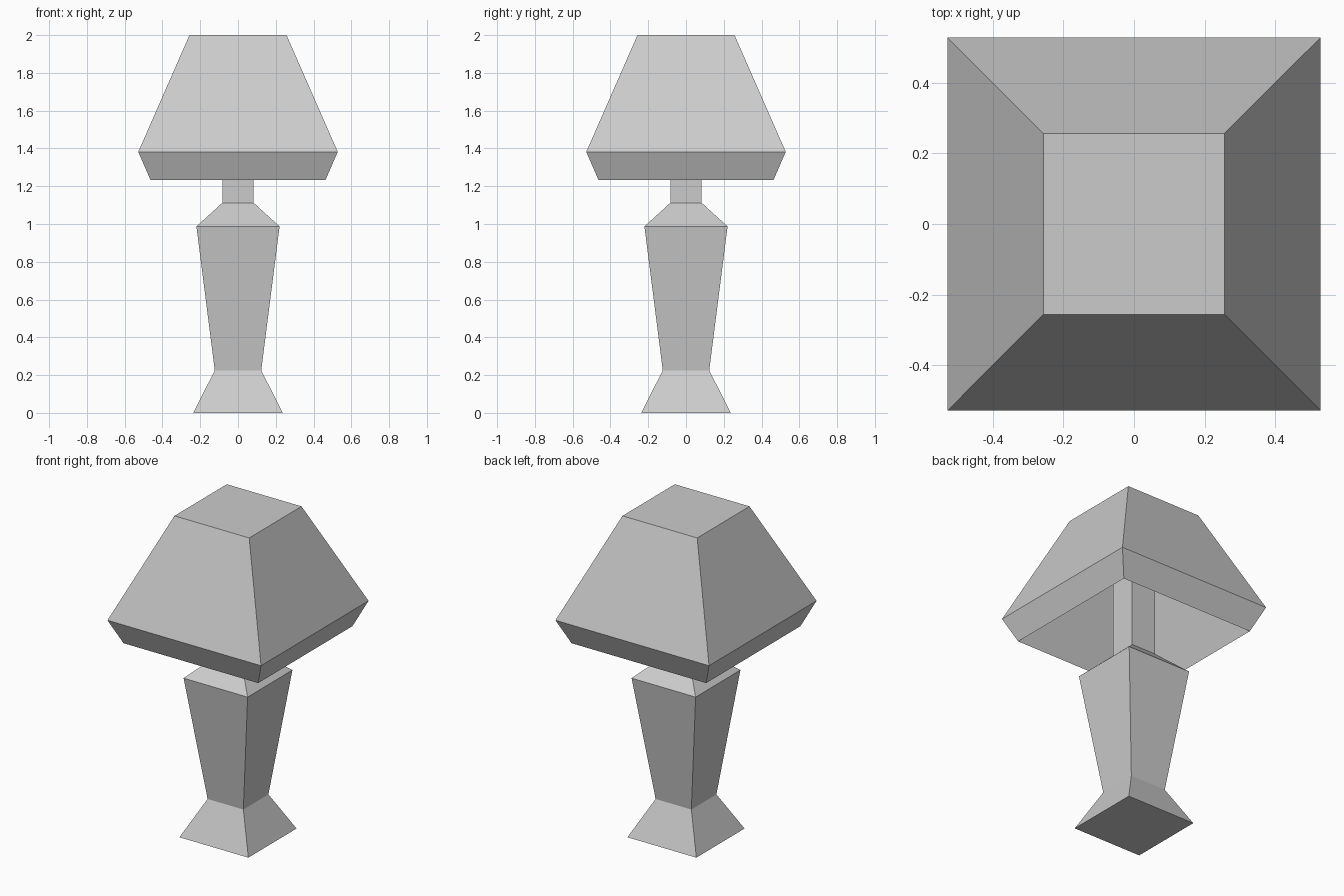
import bpy, bmesh

if "Cube" in bpy.data.objects:
    bpy.data.objects.remove(bpy.data.objects["Cube"])


def square_loft(name, profile):
    """Stack square rings given as (half width, height), bridge them and cap both ends."""
    bm = bmesh.new()
    rings = [[bm.verts.new((sx * r, sy * r, z))
              for sx, sy in ((-1, -1), (1, -1), (1, 1), (-1, 1))]
             for r, z in profile]
    for a, b in zip(rings, rings[1:]):
        for i in range(4):
            j = (i + 1) % 4
            bm.faces.new((a[i], a[j], b[j], b[i]))
    bm.faces.new(rings[0][::-1])
    bm.faces.new(rings[-1])
    bmesh.ops.recalc_face_normals(bm, faces=bm.faces)
    mesh = bpy.data.meshes.new(name)
    bm.to_mesh(mesh)
    bm.free()
    obj = bpy.data.objects.new(name, mesh)
    bpy.context.collection.objects.link(obj)
    return obj


# Flared foot, tapered body and shoulder, with the neck rising into the shade
square_loft("lamp_stand", [(0.237, 0), (0.123, 0.225), (0.22, 0.987),
                           (0.083, 1.112), (0.083, 1.97)])

# Hollow shade: inner ceiling, down to the lip, out to the rim, up to the top
square_loft("lamp_shade", [(0.25, 1.97), (0.463, 1.232),
                           (0.528, 1.382), (0.257, 2.0)])
